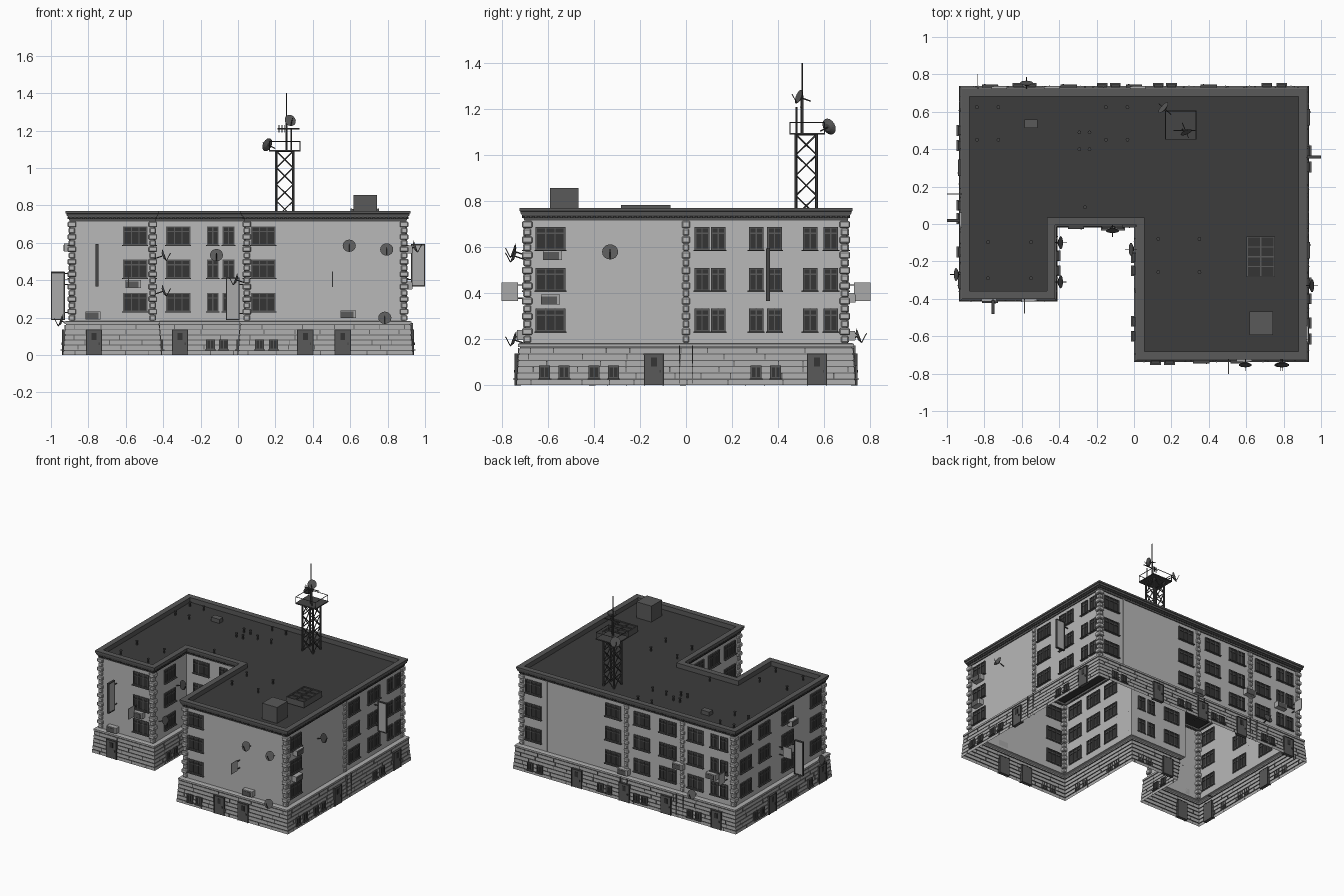
import bpy, bmesh, math, random
from mathutils import Matrix, Vector

random.seed(4)
cube = bpy.data.objects.get("Cube")
if cube:
    bpy.data.objects.remove(cube, do_unlink=True)


def material(name, v):
    m = bpy.data.materials.new(name)
    m.use_nodes = True
    m.diffuse_color = (v, v, v, 1)
    m.node_tree.nodes["Principled BSDF"].inputs["Base Color"].default_value = (v, v, v, 1)
    return m


WALL = material("pale plaster", 0.48)
STONE = material("base stone", 0.42)
JOINT = material("stone joint", 0.13)
CORNICE = material("cornice grey", 0.10)
ROOF = material("roof felt", 0.045)
FRAME = material("frame grey", 0.10)
GLASS = material("dark glass", 0.035)
METAL = material("dark metal", 0.06)
PANEL = material("sign panel", 0.40)

parts = {}


def part(name, mat):
    if name not in parts:
        parts[name] = (bmesh.new(), [mat])
    return parts[name][0]


def box(name, mat, m, center, size):
    s = Matrix.Diagonal((*size, 1))
    bmesh.ops.create_cube(part(name, mat), size=1, matrix=m @ Matrix.Translation(center) @ s)


def bar(name, mat, a, b, r, sides=6, r2=None):
    a, b = Vector(a), Vector(b)
    rot = (b - a).to_track_quat('Z', 'Y').to_matrix().to_4x4()
    bmesh.ops.create_cone(part(name, mat), cap_ends=True, segments=sides, radius1=r,
                          radius2=r if r2 is None else r2, depth=(b - a).length,
                          matrix=Matrix.Translation((a + b) / 2) @ rot)


# Footprint of the stone base, counter-clockwise
FOOT = [Vector(p) for p in [(-.935, -.415), (-.408, -.415), (-.408, -.02), (0, -.02),
                            (0, -.738), (.935, -.738), (.935, .738), (-.935, .738)]]
SHORT_FRONT, NOTCH_E, NOTCH_BACK, NOTCH_W, LONG_FRONT, EAST, BACK, WEST = range(8)
N = len(FOOT)


def edge(i):
    d = (FOOT[(i + 1) % N] - FOOT[i])
    return d.normalized(), d.length


def inset(d):
    pts = []
    for i in range(N):
        a, b = edge(i - 1)[0], edge(i)[0]
        pts.append(FOOT[i] + d * (Vector((-a.y, a.x)) + Vector((-b.y, b.x))))
    return pts


def loft(name, mats, rings, cap=False):
    """Closed skin around the footprint; each ring is (z, inset, material index)."""
    bm = part(name, mats[0])
    parts[name][1][:] = mats
    prev = None
    for z, d, mi in rings:
        cur = [bm.verts.new((p.x, p.y, z)) for p in inset(d)]
        if prev:
            for i in range(N):
                j = (i + 1) % N
                bm.faces.new((prev[i], prev[j], cur[j], cur[i])).material_index = mi
        prev = cur
    if cap:
        bm.faces.new(prev).material_index = len(mats) - 1


def at(side, t=None, d=0.04):
    """Local frame on a wall: x along it, -y outward, z up; t is the world coordinate."""
    u = edge(side)[0]
    p = inset(d)[side].copy()
    if t is not None:
        p[0 if abs(u.x) > .5 else 1] = t
    return Matrix.Translation((p.x, p.y, 0)) @ Matrix.Rotation(math.atan2(u.y, u.x), 4, 'Z')


# Stone base: battered courses with recessed joints, and a ledge
COURSES, CH = 6, 0.0275
rings = []
for c in range(COURSES):
    z, d = c * CH, 0.002 * c
    rings += [(z, d, 1), (z + CH - .005, d + .001, 0), (z + CH - .005, d + .006, 1), (z + CH, d + .006, 1)]
rings += [(.165, .008, 0), (.178, .008, 0), (.182, .014, 0), (.182, .04, 0)]
loft("stone_base", [STONE, JOINT], rings)
for s in range(N):
    length = edge(s)[1]
    for c in range(COURSES):
        u = random.uniform(.04, .14)
        while u < length - .02:
            box("stone_joints", JOINT, at(s, d=0), (u, .002 * c, c * CH + .012), (.005, .004, CH - .006))
            u += random.uniform(.1, .24)

# Plaster walls, cornice with parapet, roof
loft("walls", [WALL], [(.18, .04, 0), (.72, .04, 0)])
loft("cornice_and_roof", [CORNICE, ROOF],
     [(.715, .04, 0), (.715, .034, 0), (.727, .032, 0), (.735, .026, 0), (.742, .026, 0), (.742, .02, 0),
      (.755, .018, 0), (.757, .014, 0), (.77, .014, 0), (.77, .056, 0), (.735, .056, 0)], cap=True)
for s in range(N):
    length = edge(s)[1] - .06
    n = int(length / .022)
    for k in range(n):
        box("dentils", METAL, at(s, d=.03), ((k + .5) * length / n, -.001, .733), (.011, .010, .013))

# Quoins at outer corners and mid-wall strips
QN = 16
for k in range(QN):
    z, big = .182 + (k + .5) * .533 / QN, k % 2
    w, h = (.046 if big else .034), .533 / QN - .003
    corners = inset(.047)
    for i in range(N):
        if i not in (NOTCH_BACK, NOTCH_W):
            p = corners[i]
            box("quoins", WALL, Matrix(), (p.x, p.y, z), (w, w, h))
    for s, t in ((EAST, 0), (BACK, .01), (BACK, -.46)):
        box("quoins", WALL, at(s, t), (0, 0, z), (w * .8, .022, h))
for s, t in ((EAST, 0), (BACK, .01), (BACK, -.46)):
    for e in (-.028, .028):
        box("base_pilasters", JOINT, at(s, t, .008), (e, 0, .09), (.005, .016, .165))
box("back_pilaster", WALL, at(BACK, .68), (0, 0, .45), (.012, .012, .53))


# Windows: glass plate, frame bars and sill
def window(m, z, w, h, panes, transom=True):
    box("window_glass", GLASS, m, (0, 0, z), (w, .006, h))
    b = .007
    for k in range(panes + 1):
        thick = b if k in (0, panes) else b * .8
        box("window_frames", FRAME, m, ((k / panes - .5) * (w - b), 0, z), (thick, .016, h))
    for zz in [-.5, .5] + ([.24] if transom else []):
        box("window_frames", FRAME, m, (0, 0, z + zz * (h - b)), (w, .016, b * .9))
    box("window_sills", FRAME, m, (0, -.006, z - h / 2 - .002), (w + .01, .02, .005))


wide = {SHORT_FRONT: [-.55], NOTCH_BACK: [-.32], LONG_FRONT: [.135], EAST: [-.59], NOTCH_E: [-.18],
        NOTCH_W: [-.58, -.2], BACK: [.79, .12, -.12, -.57], WEST: [-.27]}
narrow = {NOTCH_BACK: [-.135, -.05], EAST: [.07, .14, .305, .385, .54, .63], BACK: [-.3, -.375, -.73, -.81],
          WEST: [.6, .53, .38, .31, .1, .03], NOTCH_W: [-.42, -.35]}
for z in (.282, .46, .638):
    for s, ts in wide.items():
        for t in ts:
            window(at(s, t), z, .13, .1, 3)
    for s, ts in narrow.items():
        for t in ts:
            window(at(s, t), z, .064, .1, 2)

# Cellar windows and doors in the base
cellar = {NOTCH_BACK: [-.147, -.077], LONG_FRONT: [.115, .19], EAST: [-.615, -.53, -.4, -.315, .305, .39],
          BACK: [.79, .71, .2, .13, -.1, -.17, -.55, -.62], WEST: [.5, .42, .1, .03, -.15],
          NOTCH_E: [-.25, -.17], NOTCH_W: [-.6, -.52, -.25, -.18]}
for s, ts in cellar.items():
    for t in ts:
        window(at(s, t, .001), .056, .048, .056, 2, False)
doors = {SHORT_FRONT: [-.77], NOTCH_BACK: [-.31], LONG_FRONT: [.36, .56], EAST: [-.14, .57],
         BACK: [.4, 0, -.35, -.77], WEST: [.3, -.3]}
for s, ts in doors.items():
    for t in ts:
        m = at(s, t, 0)
        box("doors", FRAME, m, (0, .008, .067), (.085, .024, .134))
        for e in (-.041, .041):
            box("door_frames", METAL, m, (e, .007, .067), (.005, .028, .136))
        box("door_frames", METAL, m, (0, .007, .134), (.088, .028, .006))
        box("door_glass", GLASS, m, (0, -.004, .1), (.026, .004, .038))
        box("door_handles", METAL, m, (.028, -.006, .06), (.006, .008, .012))


# Projecting signs: framed tall ones and small plain ones
def sign(s, t, z0, z1, framed=True):
    m, h, zc = at(s, t), z1 - z0, (z0 + z1) / 2
    th = .016 if framed else .006
    box("sign_panels", PANEL, m, (0, -.068, zc), (th * .7, .072, h))
    if framed:
        for y in (-.034, -.102):
            box("sign_frames", METAL, m, (0, y, zc), (th, .006, h))
        for z in (z0, z1):
            box("sign_frames", METAL, m, (0, -.068, z), (th, .074, .007))
    for z in (zc - h * .35, zc + h * .35):
        box("sign_brackets", METAL, m, (0, -.017, z), (.005, .036, .005))


for s, t, z0, z1 in ((EAST, .357, .37, .59), (WEST, .02, .19, .44), (SHORT_FRONT, -.755, .37, .59),
                     (NOTCH_W, -.012, .19, .41)):
    sign(s, t, z0, z1)
for s, t in ((LONG_FRONT, .505), (BACK, -.835), (SHORT_FRONT, -.585), (WEST, .16)):
    sign(s, t, .365, .447, False)

# Air conditioners
for s, t, z in ((SHORT_FRONT, -.775, .212), (SHORT_FRONT, -.56, .38), (LONG_FRONT, .59, .218),
                (EAST, -.58, .565), (EAST, -.59, .372), (BACK, -.44, .38), (BACK, .02, .215),
                (BACK, -.72, .38), (WEST, .02, .575)):
    box("air_conditioners", PANEL, at(s, t), (0, -.018, z), (.082, .036, .042))
    box("air_conditioner_grilles", FRAME, at(s, t), (-.006, -.037, z - .003), (.068, .004, .034))


# Satellite dishes
def dish(m, r):
    tilt = m @ Matrix.Rotation(math.radians(-20), 4, 'X')
    c = tilt @ Vector((0, 0, 0))
    bar("dishes", FRAME, c, tilt @ Vector((0, -.012, 0)), r * .45, 16, r)
    bar("dish_feeds", METAL, tilt @ Vector((0, -.01, -r * .9)), tilt @ Vector((0, -.045, 0)), .002)
    bar("dish_feeds", METAL, c, m @ Vector((0, .045, -.015)), .003)


for s, t, z in ((LONG_FRONT, .595, .58), (LONG_FRONT, .795, .56), (LONG_FRONT, .785, .195), (NOTCH_BACK, -.115, .53),
                (NOTCH_E, -.1, .53), (NOTCH_E, -.31, .34), (NOTCH_W, -.135, .4), (WEST, -.27, .18),
                (EAST, -.33, .575), (BACK, -.575, .21)):
    dish(at(s, t) @ Matrix.Translation((0, -.045, z)), .035)

# Roof hut, skylight, condenser and vent pipes
I = Matrix()
box("roof_hut", FRAME, I, (.68, -.53, .795), (.125, .125, .122))
box("skylight_glass", GLASS, I, (.677, -.175, .755), (.145, .21, .04))
for k in range(3):
    box("skylight_bars", FRAME, I, (.605 + k * .072, -.175, .762), (.008, .214, .042))
for k in range(5):
    box("skylight_bars", FRAME, I, (.677, -.28 + k * .0525, .761), (.15, .006, .042))
box("roof_condenser", FRAME, I, (-.55, .535, .75), (.07, .045, .03))
grids = (((-.84, -.725, -.15, -.035), (.45, .625)), ((-.78, -.55), (-.29, -.097)),
         ((.13, .35), (-.257, -.08)), ((-.292, -.238), (.4, .49)), ((-.262,), (.09,)))
for xs, ys in grids:
    for x in xs:
        for y in ys:
            bar("vent_pipes", METAL, (x, y, .73), (x, y, .765), .006, 8)
            bar("vent_caps", METAL, (x, y, .762), (x, y, .768), .010, 8)

# Lattice tower with platform and railing
cx, cy, hw = .25, .523, .045
z0, z1, levels = .735, 1.09, 4
ring = [(cx + a * hw, cy + b * hw) for a, b in ((-1, -1), (1, -1), (1, 1), (-1, 1))]
step = (z1 - z0) / levels
for i in range(4):
    p, q = ring[i], ring[(i + 1) % 4]
    bar("tower_legs", METAL, (*p, z0), (*p, z1), .007)
    for k in range(levels):
        a, b = z0 + k * step, z0 + (k + 1) * step
        bar("tower_braces", METAL, (*p, a), (*q, b), .0035)
        bar("tower_braces", METAL, (*q, a), (*p, b), .0035)
    bar("tower_braces", METAL, (*p, z1), (*q, z1), .0035)
box("tower_platform", METAL, I, (cx, cy + .005, 1.093), (.168, .155, .008))
rail = [(cx + a * .082, cy + .005 + b * .075) for a, b in ((-1, -1), (1, -1), (1, 1), (-1, 1))]
for i in range(4):
    p, q = rail[i], rail[(i + 1) % 4]
    bar("tower_railing", METAL, (*p, 1.09), (*p, 1.142), .0025)
    bar("tower_railing", METAL, (*p, 1.142), (*q, 1.142), .0025)

# Mast, crossbar, aerial whiskers and tower dishes
bar("mast", METAL, (.26, .505, 1.09), (.26, .505, 1.26), .006)
bar("mast_top", METAL, (.26, .505, 1.25), (.26, .505, 1.4), .0035)
bar("second_mast", METAL, (.285, .48, 1.09), (.285, .48, 1.21), .004)
bar("crossbar", METAL, (.21, .5, 1.21), (.33, .5, 1.21), .004)
for k in range(5):
    bar("crossbar_aerials", METAL, (.215 + k * .008, .5, 1.19), (.215 + k * .008, .5, 1.23), .0015)
dish(Matrix.Translation((.275, .5, 1.25)) @ Matrix.Rotation(.4, 4, 'Z'), .032)
dish(Matrix.Translation((.165, .615, 1.12)) @ Matrix.Rotation(-2.3, 4, 'Z'), .037)

# Turn every collected part into an object
for name, (bm, mats) in parts.items():
    mesh = bpy.data.meshes.new(name)
    bm.to_mesh(mesh)
    bm.free()
    for m in mats:
        mesh.materials.append(m)
    ob = bpy.data.objects.new(name, mesh)
    bpy.context.scene.collection.objects.link(ob)
    if name == "quoins":
        bev = ob.modifiers.new("soft_edges", 'BEVEL')
        bev.width, bev.segments = .005, 1
